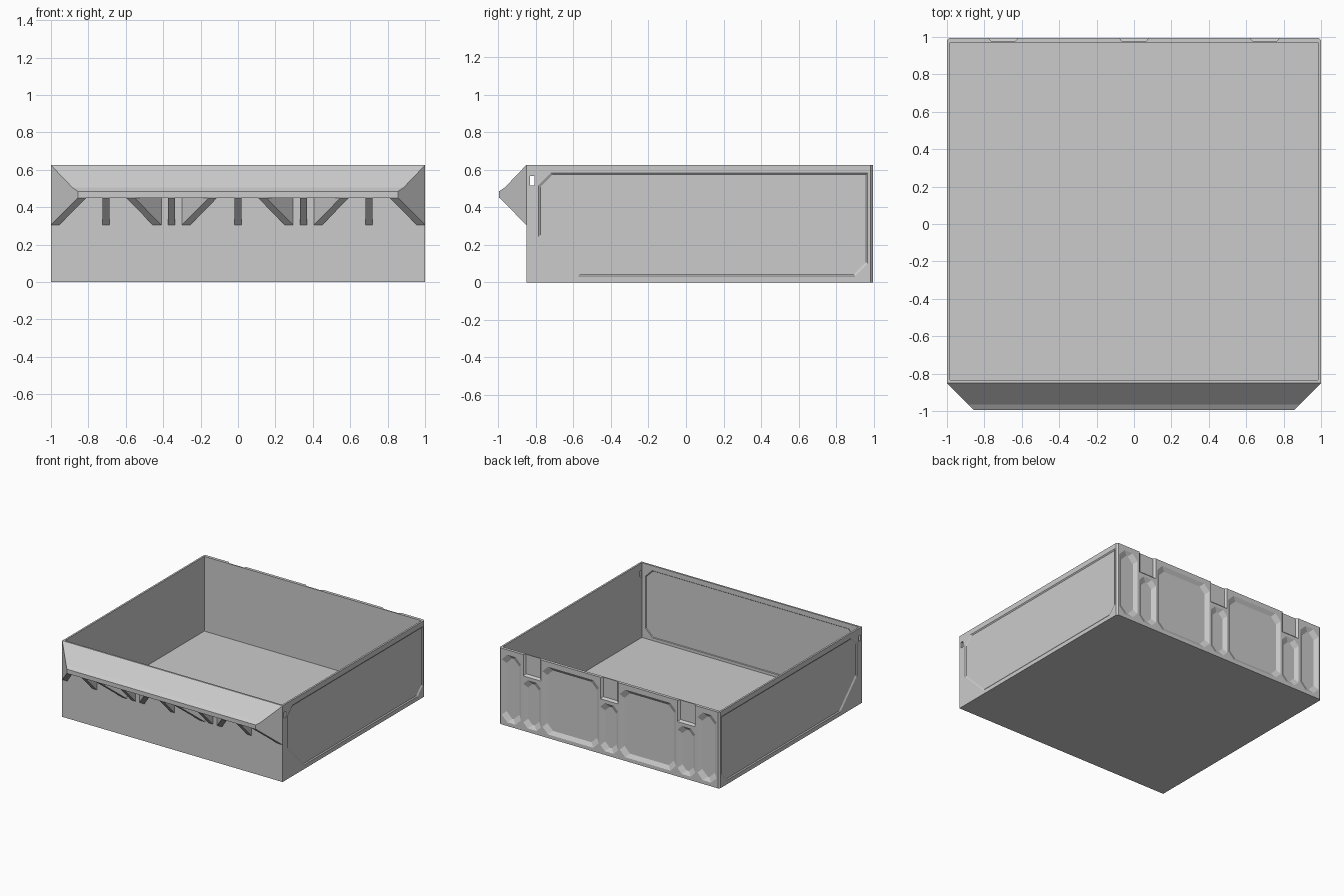
import bpy, bmesh

if "Cube" in bpy.data.objects:
    bpy.data.objects.remove(bpy.data.objects["Cube"])

H, FRONT, BACK = 0.625, -0.85, 0.995


def loft(name, a, b):
    """Solid between two matching rings of 3D points."""
    bm = bmesh.new()
    va, vb = [bm.verts.new(p) for p in a], [bm.verts.new(p) for p in b]
    n = len(va)
    bm.faces.new(va)
    bm.faces.new(vb)
    for i in range(n):
        j = (i + 1) % n
        bm.faces.new((va[i], va[j], vb[j], vb[i]))
    bmesh.ops.recalc_face_normals(bm, faces=bm.faces)
    me = bpy.data.meshes.new(name)
    bm.to_mesh(me)
    bm.free()
    ob = bpy.data.objects.new(name, me)
    bpy.context.collection.objects.link(ob)
    return ob


def ring(u0, u1, v0, v1, c, w):
    """Rectangle inset by w; c = corner cuts (u0v0, u1v0, u1v1, u0v1)."""
    u0, u1, v0, v1 = u0 + w, u1 - w, v0 + w, v1 - w
    pts = []
    for i, (u, v, su, sv) in enumerate(((u0, v0, 1, 1), (u1, v0, -1, 1),
                                        (u1, v1, -1, -1), (u0, v1, 1, -1))):
        if c[i] == 0:
            pts.append((u, v))
            continue
        pair = [(u, v + sv * c[i]), (u + su * c[i], v)]
        pts += pair if i % 2 == 0 else pair[::-1]
    return pts


def box(name, x0, x1, y0, y1, z0, z1):
    r = ring(x0, x1, y0, y1, (0, 0, 0, 0), 0)
    return loft(name, [(x, y, z0) for x, y in r], [(x, y, z1) for x, y in r])


def cut(target, cutter):
    m = target.modifiers.new("cut", "BOOLEAN")
    m.operation, m.solver, m.object = "DIFFERENCE", "EXACT", cutter
    cutter.hide_render = True
    bpy.context.view_layer.update()
    me = bpy.data.meshes.new_from_object(
        target.evaluated_get(bpy.context.evaluated_depsgraph_get()))
    target.modifiers.clear()
    target.data = me
    bpy.data.objects.remove(cutter)


def pocket(target, place, rect, corners, slope, depth):
    """Recess with sloping sides; place(u, v, d) gives a point d below the skin."""
    t = 0.25
    outer = [place(u, v, -t * depth) for u, v in ring(*rect, corners, -t * slope)]
    inner = [place(u, v, depth) for u, v in ring(*rect, corners, slope)]
    cut(target, loft("recess_cutter", outer, inner))


# Open bin with cut rear corners
plan = ring(-1, 1, FRONT, BACK, (0, 0, 0.012, 0.012), 0)
body = loft("bin_body", [(x, y, 0) for x, y in plan], [(x, y, H) for x, y in plan])
cut(body, box("cavity_cutter", -0.985, 0.985, -0.835, 0.97, 0.012, 0.8))

# Side panels
for s in (-1, 1):
    pocket(body, lambda u, v, d: (s * (1 - d), u, v),
           (-0.785, 0.967, 0.033, 0.582), (0.21, 0.065, 0, 0.065), 0.009, 0.007)

# Inner front panel
pocket(body, lambda u, v, d: (u, -0.835 - d, v),
       (-0.95, 0.95, 0.035, 0.585), (0.06,) * 4, 0.004, 0.004)

# Small slot through both sides near the front
cut(body, box("slot_cutter", -1.1, 1.1, -0.832, -0.808, 0.515, 0.565))

# Rear pockets and open-topped channels
rear = lambda u, v, d: (u, BACK - d, v)
for x0, x1 in ((-0.975, -0.80), (-0.605, -0.095), (0.095, 0.605), (0.80, 0.975)):
    pocket(body, rear, (x0, x1, 0.03, 0.585), (0.05,) * 4, 0.03, 0.02)
for x in (-0.7, 0, 0.7):
    pocket(body, rear, (x - 0.08, x + 0.08, 0.03, 0.425), (0.04,) * 4, 0.03, 0.02)
    pocket(body, rear, (x - 0.08, x + 0.08, 0.45, 0.75), (0,) * 4, 0.015, 0.016)

# Sloping front lip with hipped ends
lip = [(FRONT, H), (-0.965, 0.505), (-0.995, 0.485), (-0.995, 0.45),
       (-0.97, 0.45), (-0.97, 0.47), (FRONT, 0.588)]
loft("front_lip", [(-(1.85 + y), y, z) for y, z in lip],
     [(1.85 + y, y, z) for y, z in lip])

# Gussets under the lip: slanted cheeks per bay and straight fins between
web = [(FRONT, 0.61), (-0.98, 0.48), (-0.993, 0.45), (FRONT, 0.305)]
for bay, (x0, x1) in enumerate(((-1, -0.41), (-0.30, 0.295), (0.405, 1))):
    for x, s in ((x0, 1), (x1, -1)):
        edge = [(x + s * (FRONT - y), y, z) for y, z in web]
        loft("lip_cheek", edge, [(px + s * 0.045, y, z) for px, y, z in edge])
for x in (-0.705, -0.355, 0, 0.35, 0.7):
    loft("lip_fin", [(x - 0.019, y, z) for y, z in web],
         [(x + 0.019, y, z) for y, z in web])
